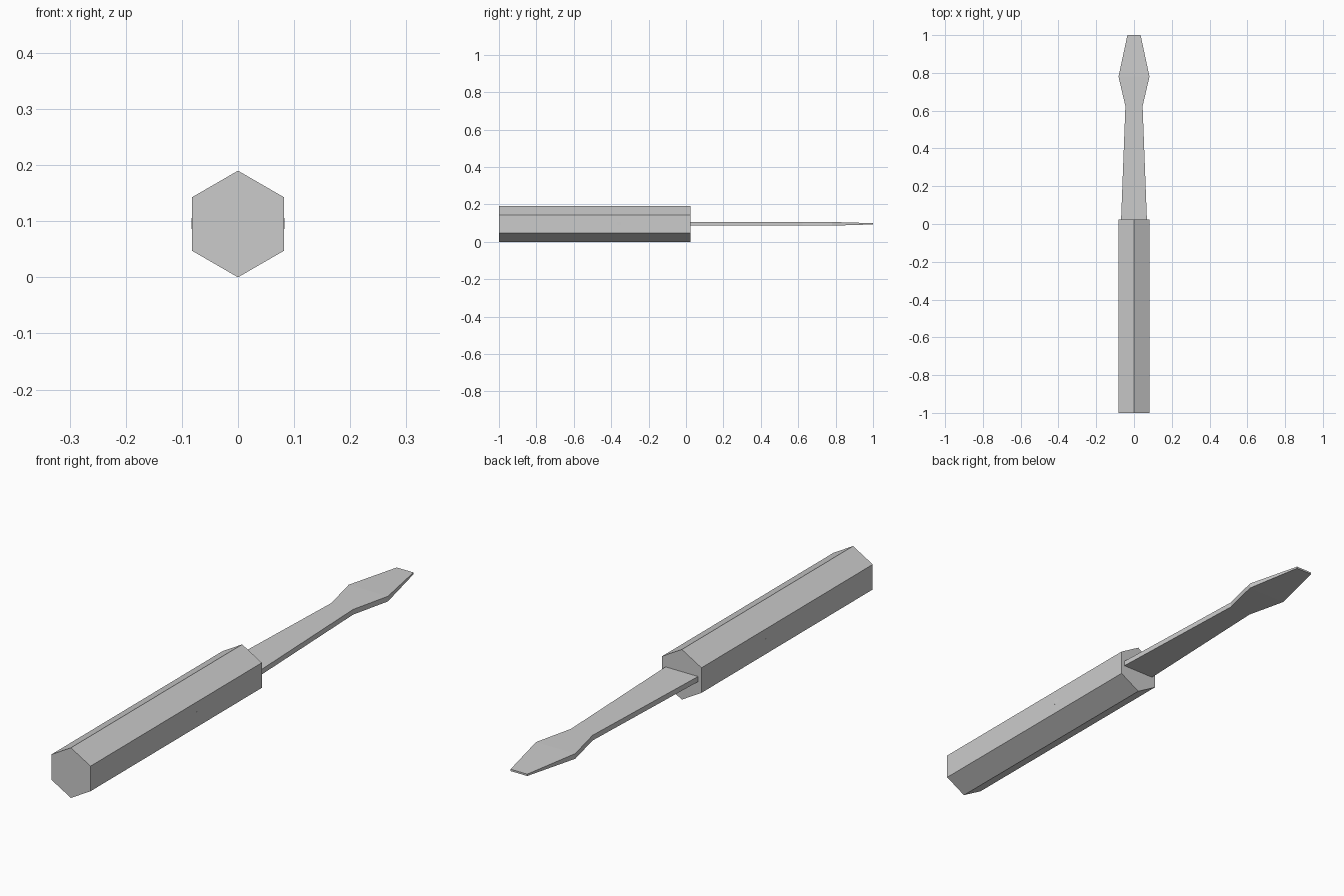
import bpy, bmesh, math
from mathutils import Matrix

if "Cube" in bpy.data.objects:
    bpy.data.objects.remove(bpy.data.objects["Cube"])

CZ = 0.095  # height of the tool's axis


def finish(bm, name):
    bmesh.ops.recalc_face_normals(bm, faces=bm.faces)
    mesh = bpy.data.meshes.new(name)
    bm.to_mesh(mesh)
    bm.free()
    obj = bpy.data.objects.new(name, mesh)
    bpy.context.collection.objects.link(obj)
    return obj


# Handle: hexagonal prism along y, corners up and down
y0, y1 = -1.0, 0.025
bm = bmesh.new()
rings = []
for y in (y0, y1):
    rings.append([bm.verts.new((0.095 * math.sin(i * math.pi / 3), y,
                                CZ + 0.095 * math.cos(i * math.pi / 3)))
                  for i in range(6)])
for i in range(6):
    j = (i + 1) % 6
    bm.faces.new((rings[0][i], rings[0][j], rings[1][j], rings[1][i]))
for ring in rings:
    bm.faces.new(ring)
finish(bm, "handle")

# Blade: rectangular sections (y, half width, half thickness), tang to tip
sections = [(-0.37, 0.0832, 0.0098), (0.624, 0.0455, 0.0098),
            (0.78, 0.082, 0.0098), (1.0, 0.035, 0.0035)]
bm = bmesh.new()
rings = [[bm.verts.new((sx * w, y, CZ + 0.001 + sz * t))
          for sx, sz in ((-1, -1), (1, -1), (1, 1), (-1, 1))]
         for y, w, t in sections]
for a, b in zip(rings, rings[1:]):
    for i in range(4):
        j = (i + 1) % 4
        bm.faces.new((a[i], a[j], b[j], b[i]))
bm.faces.new(rings[0])
bm.faces.new(rings[-1])
finish(bm, "blade")
